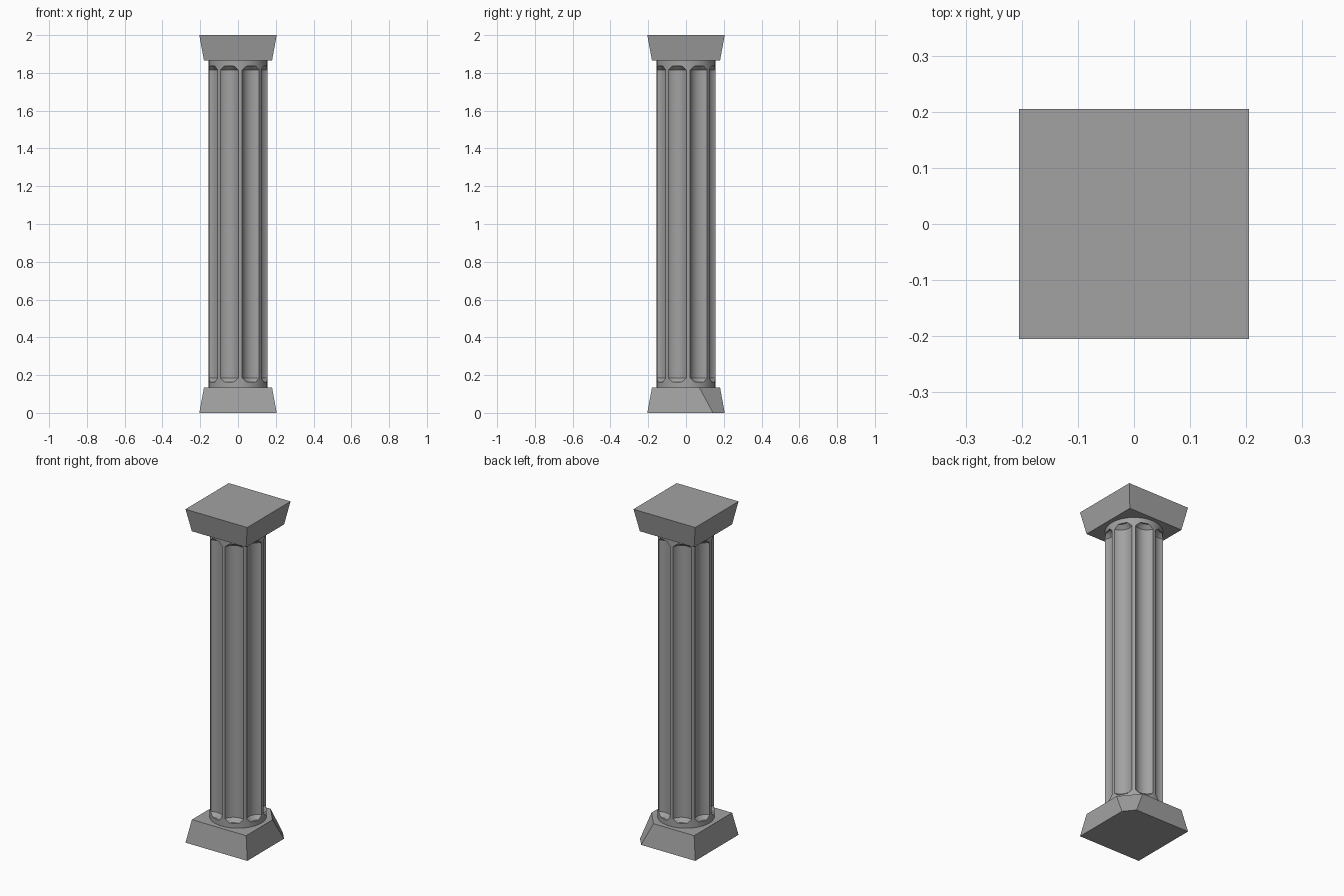
import bpy, bmesh, math
from mathutils import Matrix, Vector

if "Cube" in bpy.data.objects:
    bpy.data.objects.remove(bpy.data.objects["Cube"])

HEIGHT = 2.0
BLOCK_H = 0.135
WIDE, NARROW = 0.205, 0.18
SHAFT_R = 0.155
FLUTES = 8

stone = bpy.data.materials.new("grey_stone")
stone.use_nodes = True
GREY = (0.36, 0.36, 0.36, 1)
stone.diffuse_color = GREY
stone.node_tree.nodes["Principled BSDF"].inputs["Base Color"].default_value = GREY


def finish(bm, name):
    bmesh.ops.recalc_face_normals(bm, faces=bm.faces)
    mesh = bpy.data.meshes.new(name)
    bm.to_mesh(mesh)
    bm.free()
    mesh.materials.append(stone)
    obj = bpy.data.objects.new(name, mesh)
    bpy.context.collection.objects.link(obj)
    return obj


def tapered_block(z, bottom, top):
    """Square block with its bottom at z and different half widths at each end."""
    bm = bmesh.new()
    bmesh.ops.create_cube(bm, size=2)
    for v in bm.verts:
        half = top if v.co.z > 0 else bottom
        v.co = (v.co.x * half, v.co.y * half, z + BLOCK_H * (v.co.z > 0))
    return bm


def ring_column(bm, sides, rings, centre=(0, 0)):
    """Closed round solid from (radius, z) rings."""
    loops = []
    for r, z in rings:
        angles = [2 * math.pi * i / sides for i in range(sides)]
        loops.append([bm.verts.new((centre[0] + r * math.cos(a),
                                    centre[1] + r * math.sin(a), z)) for a in angles])
    for low, high in zip(loops, loops[1:]):
        for i in range(sides):
            j = (i + 1) % sides
            bm.faces.new((low[i], low[j], high[j], high[i]))
    bm.faces.new(loops[0][::-1])
    bm.faces.new(loops[-1])


# Capital
finish(tapered_block(HEIGHT - BLOCK_H, NARROW, WIDE), "capital")

# Base with one corner broken off
bm = tapered_block(0, WIDE, NARROW)
corner = Vector((NARROW, 0.07, BLOCK_H))
across = Vector((0.09, NARROW, BLOCK_H)) - corner
down = Vector((WIDE, 0.143, 0)) - corner
normal = down.cross(across)
if normal.x < 0:
    normal.negate()
cut = bmesh.ops.bisect_plane(bm, geom=bm.verts[:] + bm.edges[:] + bm.faces[:],
                             plane_co=corner, plane_no=normal, clear_outer=True)
bmesh.ops.holes_fill(bm, edges=[e for e in bm.edges if e.is_boundary])
finish(bm, "base")

# Round shaft
bm = bmesh.new()
ring_column(bm, 64, [(SHAFT_R, BLOCK_H), (SHAFT_R, HEIGHT - BLOCK_H)])
shaft = finish(bm, "shaft")

# Flute cutters: rods with chamfered ends around the shaft
ROD_R, ROD_DIST, CHAMFER = 0.065, 0.187, 0.022
LOW, HIGH = 0.163, HEIGHT - 0.163
bm = bmesh.new()
for i in range(FLUTES):
    a = math.radians(-90 - 18 + i * 360 / FLUTES)
    ring_column(bm, 32, [(ROD_R - CHAMFER, LOW), (ROD_R, LOW + CHAMFER),
                         (ROD_R, HIGH - CHAMFER), (ROD_R - CHAMFER, HIGH)],
                (ROD_DIST * math.cos(a), ROD_DIST * math.sin(a)))
cutter = finish(bm, "flute_cutter")
cutter.hide_render = True

mod = shaft.modifiers.new("flutes", 'BOOLEAN')
mod.operation = 'DIFFERENCE'
mod.solver = 'EXACT'
mod.object = cutter
bpy.ops.object.select_all(action='DESELECT')
bpy.context.view_layer.objects.active = shaft
shaft.select_set(True)
bpy.ops.object.modifier_apply(modifier=mod.name)
bpy.data.objects.remove(cutter)
bpy.ops.object.shade_smooth_by_angle(angle=math.radians(25))
